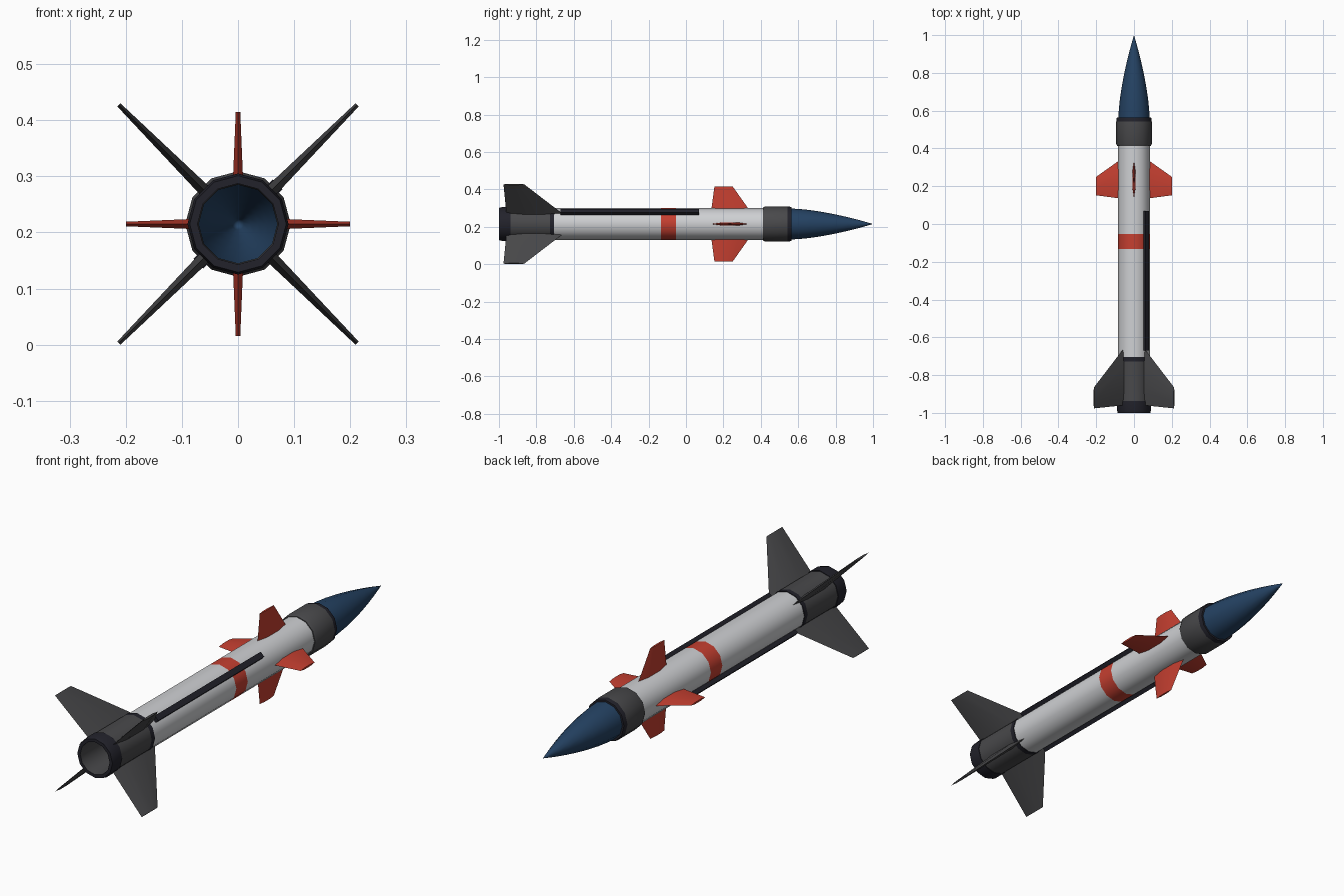
import bpy, bmesh, math
from mathutils import Matrix

if "Cube" in bpy.data.objects:
    bpy.data.objects.remove(bpy.data.objects["Cube"])

AXIS_Z = 0.215   # height of the long axis
SIDES = 12


def material(name, rgb):
    m = bpy.data.materials.new(name)
    m.diffuse_color = (*rgb, 1)
    m.use_nodes = True
    m.node_tree.nodes["Principled BSDF"].inputs["Base Color"].default_value = m.diffuse_color
    return m


WHITE = material("white paint", (0.62, 0.63, 0.65))
RED = material("red paint", (0.56, 0.05, 0.03))
GREY = material("dark grey", (0.066, 0.066, 0.07))
BLACK = material("blue black", (0.016, 0.016, 0.024))
BLUE = material("navy blue", (0.018, 0.055, 0.125))


def finish(name, bm, mats, angle=40):
    bmesh.ops.recalc_face_normals(bm, faces=bm.faces)
    me = bpy.data.meshes.new(name)
    bm.to_mesh(me)
    bm.free()
    for m in mats:
        me.materials.append(m)
    ob = bpy.data.objects.new(name, me)
    ob.location.z = AXIS_Z
    bpy.context.collection.objects.link(ob)
    bpy.ops.object.select_all(action='DESELECT')
    ob.select_set(True)
    bpy.context.view_layer.objects.active = ob
    bpy.ops.object.shade_smooth_by_angle(angle=math.radians(angle))
    return ob


def lathe(name, profile, mats, rule=lambda y: 0):
    """Turn (y, radius) points around the long axis; rule picks the colour by y."""
    bm = bmesh.new()
    rings = []
    for y, r in profile:
        if r == 0:
            rings.append([bm.verts.new((0, y, 0))] * SIDES)
            continue
        rings.append([bm.verts.new((r * math.cos(a), y, r * math.sin(a)))
                      for a in (math.tau * i / SIDES for i in range(SIDES))])
    for a, b in zip(rings, rings[1:]):
        for i in range(SIDES):
            j = (i + 1) % SIDES
            quad = list(dict.fromkeys((a[i], a[j], b[j], b[i])))
            f = bm.faces.new(quad)
            f.material_index = rule(f.calc_center_median().y)
    return finish(name, bm, mats)


def fin(name, root, tip, mat, angle):
    """Tapered fin; root and tip are (radius, rear y, front y, thickness)."""
    bm = bmesh.new()
    ends = []
    for r, y0, y1, t in (root, tip):
        section = ((0, 0), (0.3, 0.5), (0.7, 0.5), (1, 0), (0.7, -0.5), (0.3, -0.5))
        ends.append([bm.verts.new((r, y0 + (y1 - y0) * u, t * v)) for u, v in section])
    a, b = ends
    for i in range(6):
        j = (i + 1) % 6
        bm.faces.new((a[i], a[j], b[j], b[i]))
    bm.faces.new(a)
    bm.faces.new(b)
    bm.transform(Matrix.Rotation(angle, 4, 'Y'))
    finish(name, bm, [mat], 10)


# body tube with a painted red band
lathe("body_tube", [(-0.72, 0.085), (-0.133, 0.085), (-0.053, 0.085), (0.42, 0.085)],
      [WHITE, RED], lambda y: int(-0.133 < y < -0.053))

# nose cone
nose = [(0.555 + 0.445 * t, 0.083 * (1 - t ** 1.6))
        for t in (0, 0.12, 0.25, 0.4, 0.55, 0.7, 0.82, 0.92)]
lathe("nose_cone", nose + [(1.0, 0)], [BLUE])

# collar behind the nose, with a dark front lip
lathe("front_collar", [(0.412, 0.084), (0.412, 0.089), (0.424, 0.094), (0.543, 0.094),
                       (0.563, 0.091), (0.563, 0.081)],
      [GREY, BLACK], lambda y: int(y > 0.545))

# tail sleeve with a dark front ring
lathe("tail_sleeve", [(-0.94, 0.087), (-0.727, 0.087), (-0.705, 0.088), (-0.705, 0.084)],
      [GREY, BLACK], lambda y: int(y > -0.72))

# open nozzle ring and its inner wall
lathe("nozzle_ring", [(-0.937, 0.086), (-0.937, 0.09), (-0.985, 0.09),
                      (-1.0, 0.086), (-1.0, 0.072)], [BLACK])
lathe("nozzle_lining", [(-1.0, 0.072), (-0.9, 0.07), (-0.72, 0.07), (-0.72, 0.084)], [GREY])

# four tail fins on the diagonals, four red fins on the cross
for k in range(4):
    quarter = k * math.pi / 2
    fin(f"tail_fin_{k + 1}", (0.078, -0.96, -0.66, 0.022), (0.3, -0.976, -0.865, 0.008),
        GREY, quarter + math.pi / 4)
    fin(f"front_fin_{k + 1}", (0.08, 0.136, 0.335, 0.018), (0.2, 0.152, 0.25, 0.008),
        RED, quarter)

# two cable rails on opposite sides
for k in range(2):
    bm = bmesh.new()
    bmesh.ops.create_cube(bm, size=1)
    bm.transform(Matrix.Rotation(-math.pi / 4 + k * math.pi, 4, 'Y')
                 @ Matrix.Translation((0.091, -0.3, 0))
                 @ Matrix.Diagonal((0.018, 0.74, 0.025, 1)))
    finish(f"cable_rail_{k + 1}", bm, [BLACK], 10)
